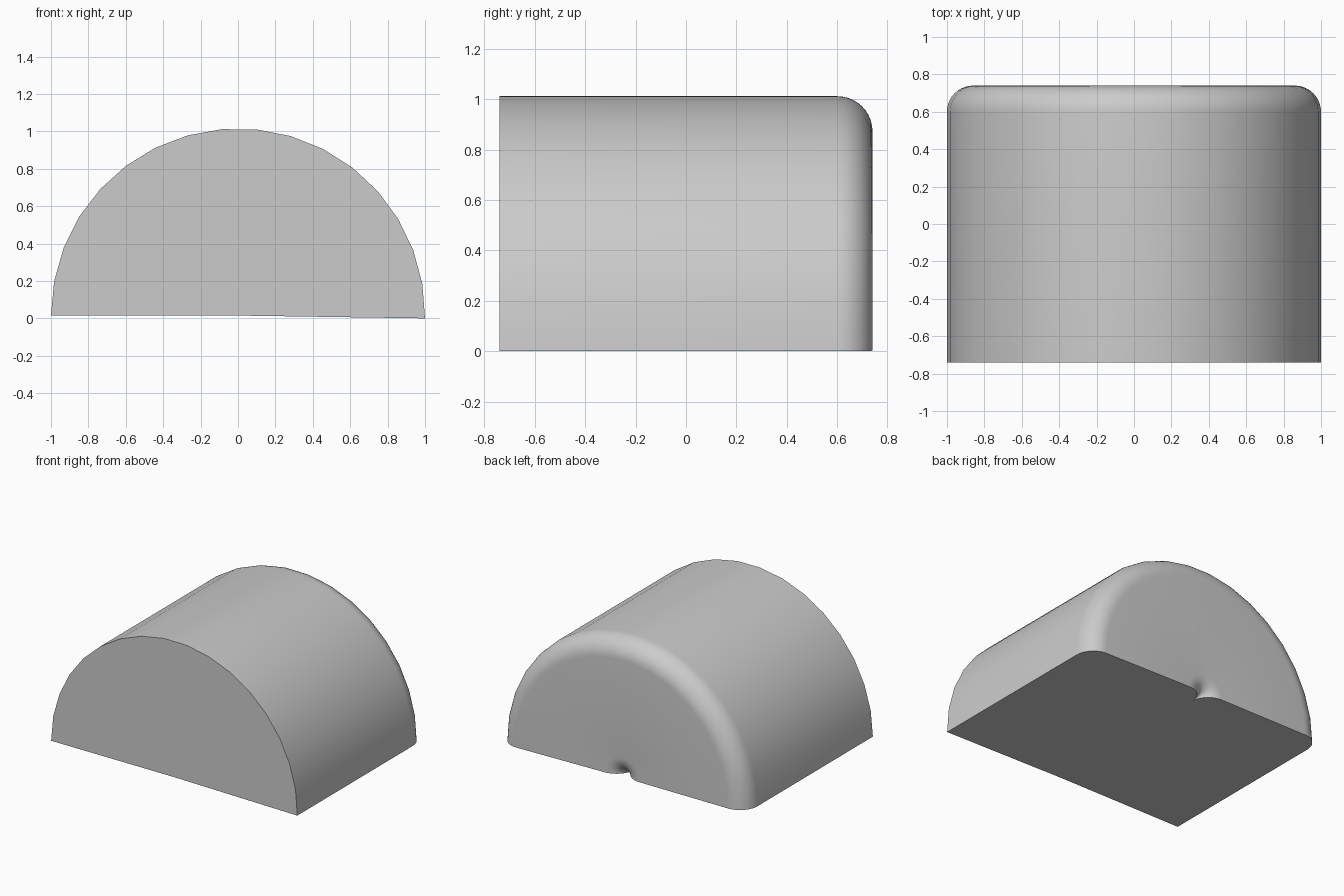
import bpy
import bmesh
from math import sin, cos, pi, radians

cube = bpy.data.objects.get("Cube")
if cube:
    bpy.data.objects.remove(cube)

RADIUS, HALF, ROUND = 1.0, 0.74, 0.14
SEGMENTS, ARC_STEPS = 17, 10
START, END = radians(-0.86), pi
AXIS_Z = RADIUS * sin(-START)


def arc(cx, cy, first, last):
    """Points of a rounded corner in the (radius, y) plane."""
    steps = [first + (last - first) * i / ARC_STEPS for i in range(ARC_STEPS + 1)]
    return [(cx + ROUND * cos(a), cy + ROUND * sin(a)) for a in steps]


# Half section: flat front, rounded outer rim, rounded dimple on the axis
profile = [(0, -HALF), (RADIUS, -HALF)]
profile += arc(RADIUS - ROUND, HALF - ROUND, 0, pi / 2)
profile += arc(ROUND, HALF - ROUND, pi / 2, pi)

# Sweep the section just over half a turn around the y axis
bm = bmesh.new()
rings = []
for i in range(SEGMENTS + 1):
    a = START + (END - START) * i / SEGMENTS
    rings.append([bm.verts.new((r * cos(a), y, AXIS_Z + r * sin(a))) for r, y in profile])
for ring, following in zip(rings, rings[1:]):
    for k in range(len(profile) - 1):
        bm.faces.new((ring[k], ring[k + 1], following[k + 1], following[k]))

# Close the underside
bm.faces.new(rings[0])
bm.faces.new(rings[-1])
bmesh.ops.remove_doubles(bm, verts=bm.verts[:], dist=0.00001)
bmesh.ops.recalc_face_normals(bm, faces=bm.faces[:])

mesh = bpy.data.meshes.new("half_cylinder")
bm.to_mesh(mesh)
bm.free()
body = bpy.data.objects.new("half_cylinder", mesh)
bpy.context.collection.objects.link(body)

# Plain grey material
grey = bpy.data.materials.new("light_grey")
grey.use_nodes = True
colour = (0.6, 0.6, 0.6, 1)
grey.diffuse_color = colour
grey.node_tree.nodes["Principled BSDF"].inputs["Base Color"].default_value = colour
mesh.materials.append(grey)

# Smooth curved walls, crisp flat edges
bpy.context.view_layer.objects.active = body
body.select_set(True)
bpy.ops.object.shade_smooth_by_angle(angle=radians(30))
